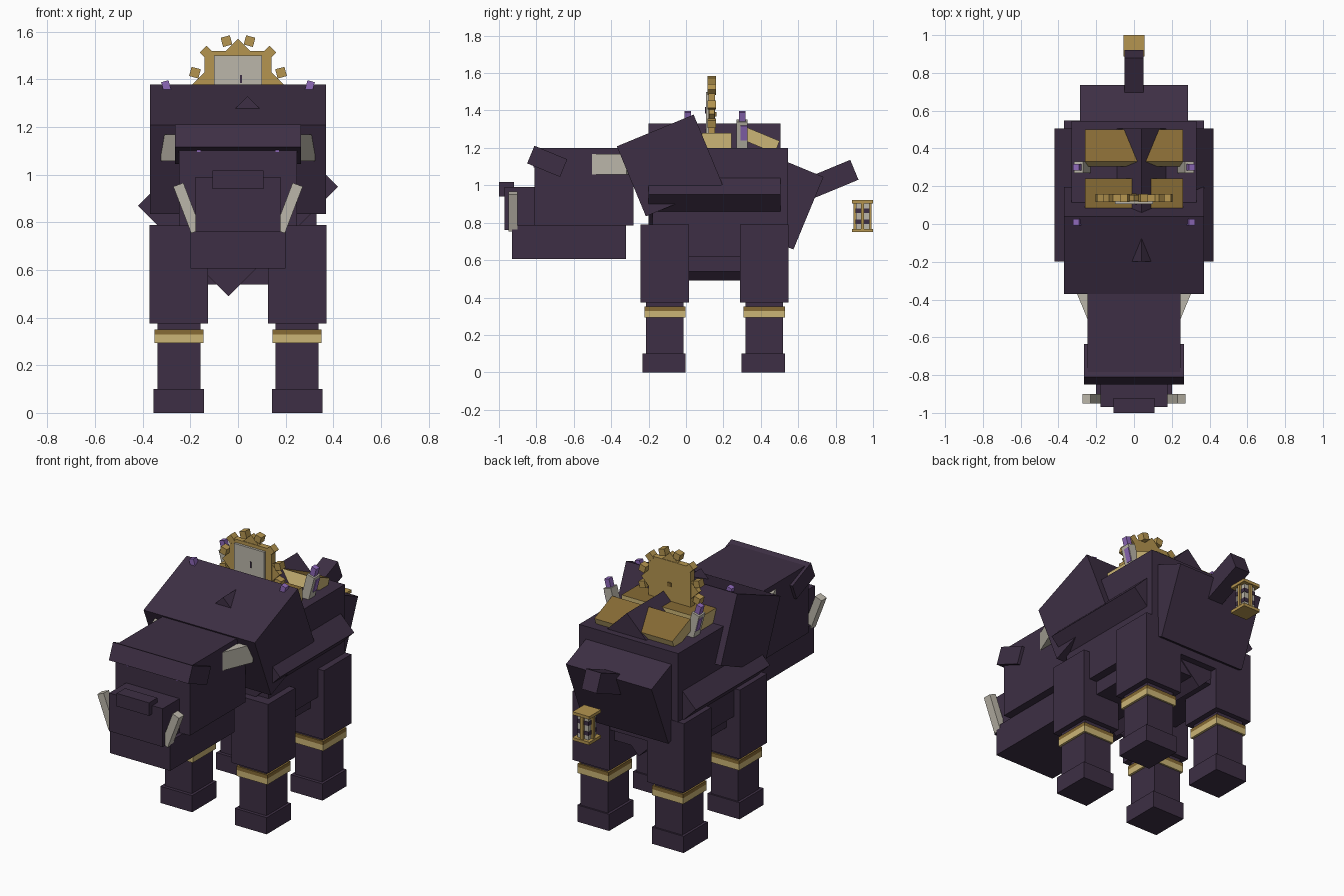
import bpy, math
from mathutils import Vector, Euler

if "Cube" in bpy.data.objects:
    bpy.data.objects.remove(bpy.data.objects["Cube"])


def make_material(name, rgb):
    m = bpy.data.materials.new(name)
    m.use_nodes = True
    col = (*rgb, 1)
    m.diffuse_color = col
    m.node_tree.nodes["Principled BSDF"].inputs["Base Color"].default_value = col
    return m


HIDE = make_material("dark purple hide", (0.047, 0.028, 0.058))
BONE = make_material("bone", (0.5, 0.47, 0.4))
GOLD = make_material("gold", (0.46, 0.3, 0.08))
DARK_GOLD = make_material("dark gold", (0.24, 0.145, 0.035))
PALE_GOLD = make_material("pale gold", (0.6, 0.46, 0.18))
VIOLET = make_material("violet", (0.27, 0.14, 0.48))


def box(name, centre, size, mat=HIDE, rot=(0, 0, 0), top=None):
    """Box by centre and size, rotated in degrees, with an optional top colour."""
    x, y, z = (s / 2 for s in size)
    verts = [(i * x, j * y, k * z) for i in (-1, 1) for j in (-1, 1) for k in (-1, 1)]
    faces = [(0, 1, 3, 2), (4, 6, 7, 5), (0, 4, 5, 1), (2, 3, 7, 6), (0, 2, 6, 4), (1, 5, 7, 3)]
    me = bpy.data.meshes.new(name)
    me.from_pydata(verts, [], faces)
    me.materials.append(mat)
    if top:
        me.materials.append(top)
        for p in me.polygons:
            p.material_index = int(p.normal.z > 0.9)
    ob = bpy.data.objects.new(name, me)
    ob.location = centre
    ob.rotation_euler = [math.radians(a) for a in rot]
    bpy.context.collection.objects.link(ob)
    return ob


def span(name, xs, ys, zs, mat=HIDE, top=None):
    """Upright box from its limits on each axis."""
    lims = (xs, ys, zs)
    return box(name, [(a + b) / 2 for a, b in lims], [b - a for a, b in lims], mat, top=top)


SIDES = (("left", 1), ("right", -1))

# Body, with a slanted block whose corners form the spine, flanks and belly
span("body", (-0.33, 0.33), (-0.18, 0.545), (0.62, 1.2))
span("belly", (-0.28, 0.28), (-0.15, 0.5), (0.54, 0.64))
box("spine_and_flanks", (0, 0.153, 0.91), (0.537, 0.705, 0.65), rot=(0, 45, 0))
box("mane", (0, -0.087, 1.106), (0.74, 0.444, 0.405), rot=(22.5, 0, 0))
box("rump", (0, 0.516, 0.908), (0.57, 0.3, 0.42), rot=(-22.5, 0, 0))
box("tail", (0, 0.78, 1.033), (0.1, 0.26, 0.115), rot=(22.5, 0, 0))

# Head
span("head", (-0.247, 0.247), (-0.81, -0.28), (0.785, 1.2))
span("jaw", (-0.2, 0.2), (-0.93, -0.32), (0.607, 0.785))
span("snout", (-0.178, 0.178), (-0.97, -0.78), (0.76, 0.99))
span("nose", (-0.108, 0.108), (-1.0, -0.92), (0.94, 1.018))
box("brow", (0, -0.742, 1.128), (0.53, 0.19, 0.102), rot=(-22.5, 0, 0))
for side, s in SIDES:
    box(side + "_tusk", (s * 0.213, -0.925, 0.86), (0.045, 0.05, 0.21), BONE, (0, s * 21, 0))
    box(side + "_ear", (s * 0.262, -0.4, 1.113), (0.05, 0.2, 0.11), BONE, (0, 0, s * -22.5))
    box(side + "_eye", (s * 0.165, -0.812, 1.1), (0.015, 0.008, 0.01), VIOLET)

# Legs with gold bands
for side, s in SIDES:
    for end, y in (("front", -0.113), ("back", 0.418)):
        n = side + "_" + end
        x = s * 0.248
        box(n + "_thigh", (x, y, 0.582), (0.245, 0.26, 0.415))
        box(n + "_shin", (x, y, 0.23), (0.18, 0.2, 0.32))
        box(n + "_foot", (x, y - 0.005, 0.05), (0.212, 0.23, 0.1))
        box(n + "_band", (x, y, 0.311), (0.206, 0.22, 0.036), PALE_GOLD)
        box(n + "_band_rim", (x, y, 0.34), (0.206, 0.22, 0.022), DARK_GOLD)

# Gold saddle plates
span("front_saddle", (-0.26, 0.26), (0.085, 0.242), (1.19, 1.28), PALE_GOLD, DARK_GOLD)
box("back_saddle", (0, 0.402, 1.24), (0.52, 0.185, 0.07), PALE_GOLD, (-22.5, 0, 0), DARK_GOLD)

# Candles leaning outwards
for side, s in SIDES:
    for end, y in (("front", 0.01), ("back", 0.3)):
        rot = (0, s * 15, 0)
        turn = Euler([math.radians(a) for a in rot]).to_matrix()
        foot = Vector((s * 0.25, y, 1.18))
        n = side + "_" + end + "_candle"
        box(n, foot + turn @ Vector((0, 0, 0.085)), (0.05, 0.06, 0.17), BONE, rot)
        box(n + "_tip", foot + turn @ Vector((0, 0, 0.19)), (0.032, 0.034, 0.06), VIOLET, rot)
        box(n + "_drip", foot + turn @ Vector((s * 0.025, 0.01, 0.11)), (0.008, 0.035, 0.08), VIOLET, rot)

# Clock standing on the back
clock = Vector((0, 0.138, 1.38))
box("clock_frame", clock, (0.28, 0.036, 0.28), GOLD)
box("clock_frame_points", clock, (0.27, 0.03, 0.27), GOLD, (0, 45, 0))
box("clock_face", clock - Vector((0, 0.024, 0)), (0.2, 0.016, 0.24), BONE)
box("clock_hand", clock + Vector((0.012, -0.034, 0.022)), (0.008, 0.006, 0.035), HIDE)
box("clock_axle", clock + Vector((0, 0.02, 0)), (0.024, 0.008, 0.024), DARK_GOLD)
for i in range(12):
    a = 15 + 30 * i
    r = math.radians(a)
    at = clock + Vector((math.cos(r), 0, math.sin(r))) * 0.187
    box("clock_stud", at, (0.04, 0.044, 0.04), GOLD, (0, -a, 0))

# Lantern hanging behind the tail
mid = Vector((0, 0.944, 0.835))
box("lantern_glass", mid, (0.072, 0.072, 0.15), BONE)
for name, s in (("top", 1), ("bottom", -1)):
    box("lantern_" + name, mid + Vector((0, 0, s * 0.077)), (0.112, 0.112, 0.018), GOLD)
    box("lantern_" + name + "_collar", mid + Vector((0, 0, s * 0.03)), (0.076, 0.076, 0.024), HIDE)
    box("lantern_side_post", mid + Vector((s * 0.042, 0, 0)), (0.014, 0.018, 0.15), GOLD)
    box("lantern_end_post", mid + Vector((0, s * 0.042, 0)), (0.018, 0.014, 0.15), GOLD)
